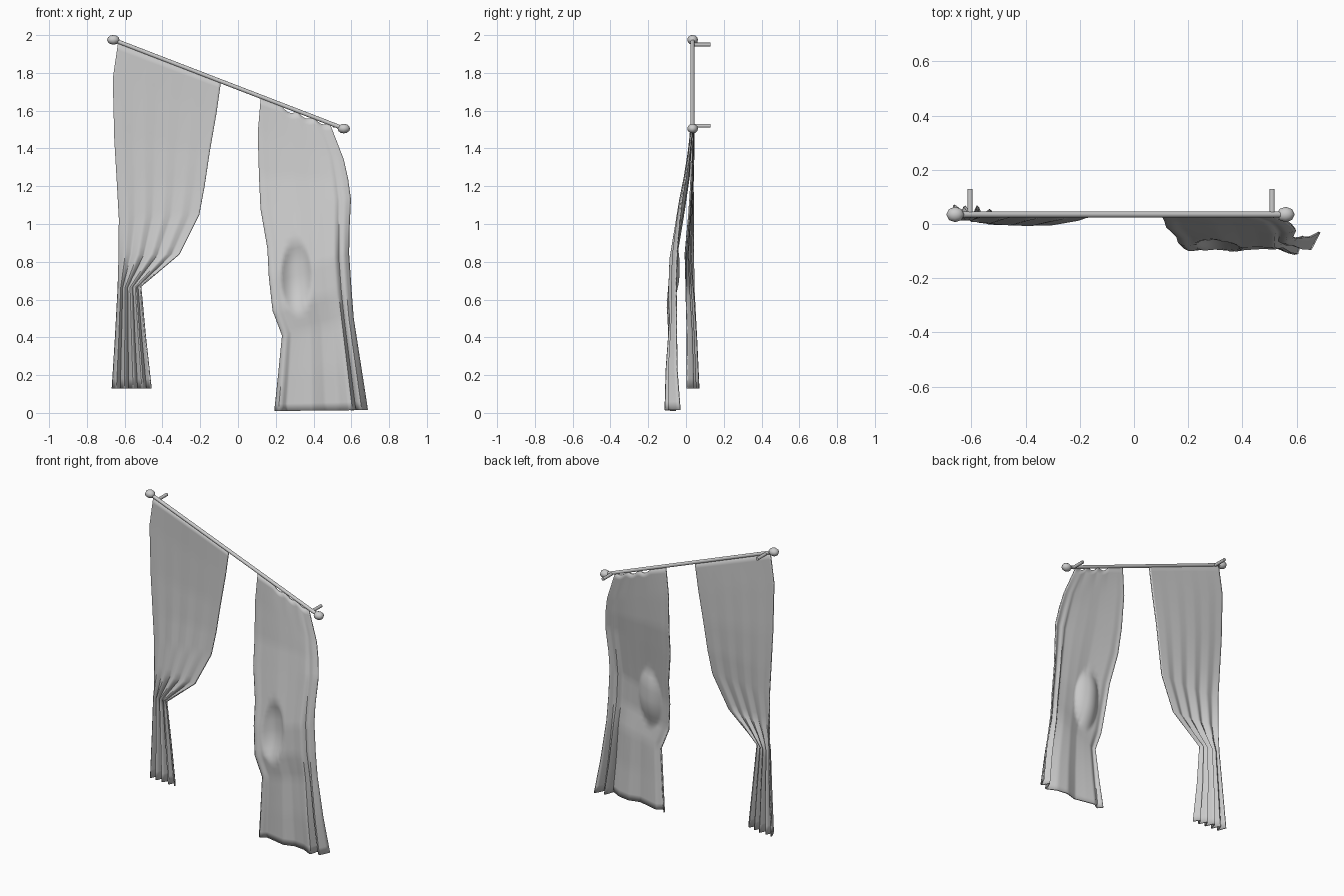
import bpy
from math import sin, pi
from mathutils import Vector

cube = bpy.data.objects.get("Cube")
if cube:
    bpy.data.objects.remove(cube, do_unlink=True)

grey = bpy.data.materials.new("soft_grey")
grey.use_nodes = True
grey.diffuse_color = (0.6, 0.6, 0.6, 1)
grey.node_tree.nodes["Principled BSDF"].inputs["Base Color"].default_value = (0.6, 0.6, 0.6, 1)


def finish(obj, name, angle):
    obj.name = name
    obj.data.materials.append(grey)
    bpy.ops.object.select_all(action='DESELECT')
    obj.select_set(True)
    bpy.context.view_layer.objects.active = obj
    bpy.ops.object.shade_smooth_by_angle(angle=angle)


def bar(name, a, b, radius, sides):
    a, b = Vector(a), Vector(b)
    bpy.ops.mesh.primitive_cylinder_add(vertices=sides, radius=radius,
                                        depth=(b - a).length, location=(a + b) / 2)
    obj = bpy.context.object
    obj.rotation_euler = (b - a).to_track_quat('Z', 'Y').to_euler()
    finish(obj, name, 0.9)


def interp(points, u):
    for (u0, y0), (u1, y1) in zip(points, points[1:]):
        if u <= u1:
            return y0 + (y1 - y0) * (u - u0) / (u1 - u0)
    return points[-1][1]


def curtain(name, rows, folds, sag, dent, columns=48, steps=5):
    # Each row: left x, z, y; right x, z, y; forward belly; pleat depth
    levels = []
    for a, b in zip(rows, rows[1:]):
        for s in range(steps):
            levels.append([p + (q - p) * s / steps for p, q in zip(a, b)])
    levels.append(rows[-1])
    verts, faces = [], []
    for r, (xl, zl, yl, xr, zr, yr, belly, pleat) in enumerate(levels):
        for c in range(columns + 1):
            u = c / columns
            x, z = xl + (xr - xl) * u, zl + (zr - zl) * u
            y = yl + (yr - yl) * u - belly * sin(pi * u) + pleat * interp(folds, u)
            if u > 0.3:   # slack between the hooks
                z -= sag * abs(sin((u - 0.3) / 0.7 * 3 * pi)) * max(0, 1 - r / steps)
            y += dent(x, z)
            verts.append((x, y, z))
    w = columns + 1
    for r in range(len(levels) - 1):
        for c in range(columns):
            i = r * w + c
            faces.append((i, i + w, i + w + 1, i + 1))
    mesh = bpy.data.meshes.new(name)
    mesh.from_pydata(verts, [], faces)
    obj = bpy.data.objects.new(name, mesh)
    bpy.context.collection.objects.link(obj)
    finish(obj, name, 0.8)
    solid = obj.modifiers.new("thickness", 'SOLIDIFY')
    solid.thickness = 0.008
    solid.offset = 0


# Sloping rod with end knobs and wall brackets
ROD_Y = 0.035
ends = {"right": (-0.66, ROD_Y, 1.975), "left": (0.56, ROD_Y, 1.505)}
bar("rod", ends["right"], ends["left"], 0.011, 12)
for side, spot in ends.items():
    bpy.ops.mesh.primitive_uv_sphere_add(segments=8, ring_count=6, radius=0.03, location=spot)
    knob = bpy.context.object
    knob.scale = (1.1, 0.95, 0.85)
    finish(knob, side + "_knob", 0.9)
for side, x, z in (("right", -0.605, 1.95), ("left", 0.51, 1.52)):
    bar(side + "_bracket", (x, ROD_Y, z), (x, 0.13, z), 0.01, 10)

# Long curtain gathered tightly to the outside
curtain("right_curtain", [
    (-.635, 1.96, .035, -.09, 1.752, .035, 0, 0),
    (-.663, 1.77, .036, -.115, 1.58, .034, -.004, .02),
    (-.655, 1.45, .036, -.15, 1.38, .032, -.006, .05),
    (-.64, 1.2, .034, -.177, 1.2, .028, -.002, .1),
    (-.63, 1.03, .032, -.205, 1.05, .02, .004, .18),
    (-.63, .84, .03, -.31, .84, .005, .01, .3),
    (-.634, .66, .03, -.515, .67, .01, 0, .45),
    (-.648, .4, .035, -.49, .4, .025, 0, .75),
    (-.665, .13, .04, -.46, .13, .03, 0, 1)],
    [(0, .03), (.1, -.025), (.2, .03), (.32, -.03), (.42, .032),
     (.55, -.03), (.65, .02), (.78, -.03), (.88, .01), (1, -.025)],
    0, lambda x, z: 0)


# Loosely tied curtain, swung forward, with a pushed-in hollow
def hollow(x, z):
    dx, dz = (x - 0.31) / 0.085, (z - 0.72) / 0.19
    return 0.05 * max(0, 1 - dx * dx - dz * dz)


curtain("left_curtain", [
    (.12, 1.665, .035, .485, 1.536, .035, 0, 0),
    (.105, 1.48, .03, .56, 1.34, .012, .004, .05),
    (.112, 1.25, .015, .582, 1.24, -.005, .006, .1),
    (.12, 1.08, -.01, .597, 1.13, -.025, .008, .15),
    (.157, .87, -.045, .588, .96, -.045, .015, .2),
    (.165, .72, -.07, .586, .84, -.055, .022, .3),
    (.185, .54, -.09, .598, .66, -.06, .02, .3),
    (.235, .41, -.085, .61, .5, -.06, .005, .4),
    (.215, .2, -.075, .65, .24, -.065, .01, .7),
    (.195, .01, -.065, .685, .015, -.055, .015, 1)],
    [(0, .01), (.05, -.02), (.12, .01), (.25, 0), (.4, -.015), (.55, .005), (.7, -.01),
     (.83, -.05), (.87, .02), (.93, -.04), (1, .025)],
    0.022, hollow)
